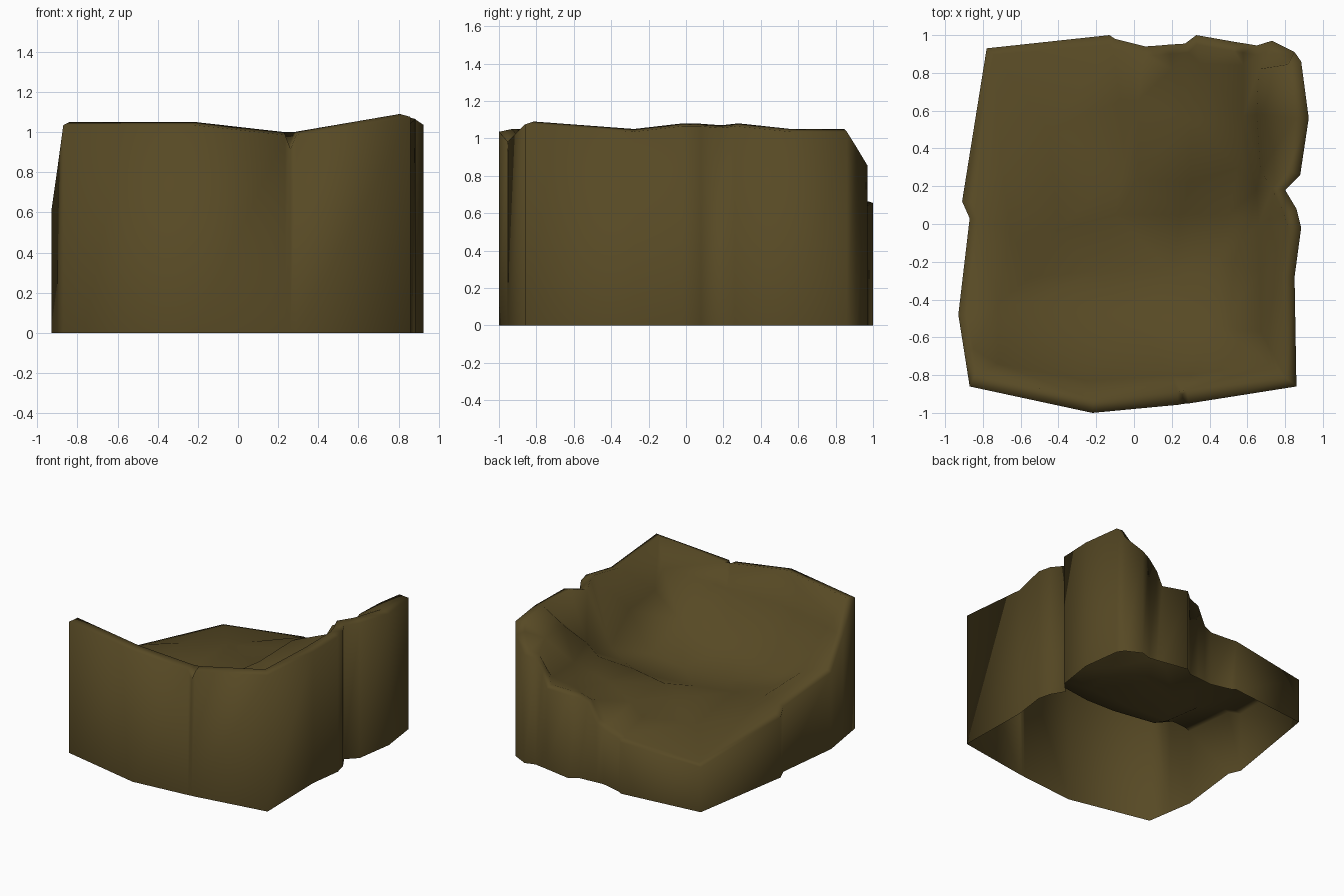
import bpy, bmesh
from mathutils import Vector
from mathutils.geometry import delaunay_2d_cdt

if "Cube" in bpy.data.objects:
    bpy.data.objects.remove(bpy.data.objects["Cube"])

# Outline of the block, counter-clockwise: x, y, rim height
RIM = [(-.87, -.86, 1.05), (-.22, -1, 1.05), (.235, -.957, 1.0), (.262, -.952, .93), (.29, -.95, 1.0),
       (.86, -.86, 1.09), (.85, -.28, 1.05), (.885, -.02, 1.08), (.86, .08, 1.08), (.80, .18, 1.07),
       (.88, .26, 1.08), (.925, .56, 1.05), (.885, .86, 1.05), (.85, .91, .97), (.73, .97, .87),
       (.65, .945, .85), (.585, .956, .76), (.54, .963, .65), (.33, 1, .67), (.27, .955, .65),
       (.19, .95, .62), (.12, .944, .48), (.06, .94, .45), (-.10, .98, .43),
       (-.13, 1, .42), (-.78, .93, .37), (-.91, .12, .49), (-.87, .03, .53), (-.93, -.48, .62),
       (-.90, -.67, .83)]
# Basin relief points: x, y, height
RELIEF = [(-.72, -.74, .80), (-.25, -.83, .82), (.20, -.80, .84), (.30, -.80, .85), (.72, -.74, .88),
          (-.72, -.42, .58), (-.55, -.43, .51), (-.24, -.51, .53), (0, -.53, .54), (.45, -.56, .62),
          (.67, -.57, .79), (.67, -.25, .76), (.66, 0, .57), (.65, .18, .59), (.67, .28, .70),
          (-.65, -.05, .51), (-.55, -.28, .46), (-.2, -.25, .42), (.2, -.25, .43), (.45, -.2, .49),
          (-.4, -.03, .48), (-.1, .05, .48), (.02, .24, .54), (.02, .65, .55), (-.04, .84, .48),
          (-.05, .30, .46), (-.07, .65, .45), (.25, .05, .46), (.5, .05, .51), (.30, .22, .57),
          (.30, .55, .60), (.55, .30, .63), (.58, .57, .68), (.58, .84, .67), (.35, .85, .64),
          (.20, .82, .58), (.65, .58, .95), (.66, .82, .95), (-.45, .5, .45), (-.7, .3, .47)]

# The worn lip: a second ring slightly inside the outline and above it
outer = [Vector((x, y, z - .015)) for x, y, z in RIM]
lip = []
for i, (x, y, z) in enumerate(RIM):
    a, b = outer[i - 1], outer[(i + 1) % len(RIM)]
    d = (b - a).to_2d().normalized()
    w = .07 if z > .95 else .05
    lip.append(Vector((x - d.y * w, y + d.x * w, z)))
relief = [Vector(p) for p in RELIEF]

# Triangulate outline, lip and relief together in plan
n = len(RIM)
pts = outer + lip + relief
loops = [(i, (i + 1) % n) for i in range(n)]
edges = loops + [(n + a, n + b) for a, b in loops]
for chain in [(0, 1, 2, 3, 4), (6, 7, 8, 9), (15, 20, 21, 22, 23, 24), (25, 26),
              (10, 11, 12, 13, 14), (32, 33), (36, 37)]:
    edges += [(2 * n + a, 2 * n + b) for a, b in zip(chain, chain[1:])]
co, _, faces, source, _, _ = delaunay_2d_cdt([p.to_2d() for p in pts], edges, [], 1, 1e-4)

bm = bmesh.new()
top = []
for p, src in zip(co, source):
    z = pts[src[0]].z if src else min(pts, key=lambda q: (q.to_2d() - p).length).z
    top.append(bm.verts.new((p.x, p.y, z)))
for f in faces:
    bm.faces.new([top[i] for i in f])

# Sheer walls down to the ground, open underneath
border = [e for e in bm.edges if e.is_boundary]
new = bmesh.ops.extrude_edge_only(bm, edges=border)["geom"]
for v in new:
    if isinstance(v, bmesh.types.BMVert):
        v.co.z = 0
bmesh.ops.recalc_face_normals(bm, faces=bm.faces)
bm.normal_update()
if sum(f.normal.z * f.calc_area() for f in bm.faces) < 0:
    bmesh.ops.reverse_faces(bm, faces=bm.faces)

mesh = bpy.data.meshes.new("rock_basin")
bm.to_mesh(mesh)
bm.free()
rock = bpy.data.objects.new("rock_basin", mesh)
bpy.context.collection.objects.link(rock)

mat = bpy.data.materials.new("earth_brown")
mat.diffuse_color = (.095, .067, .018, 1)
mat.use_nodes = True
mat.node_tree.nodes["Principled BSDF"].inputs["Base Color"].default_value = mat.diffuse_color
mesh.materials.append(mat)

bpy.context.view_layer.objects.active = rock
rock.select_set(True)
bpy.ops.object.shade_smooth_by_angle(angle=1.75)
